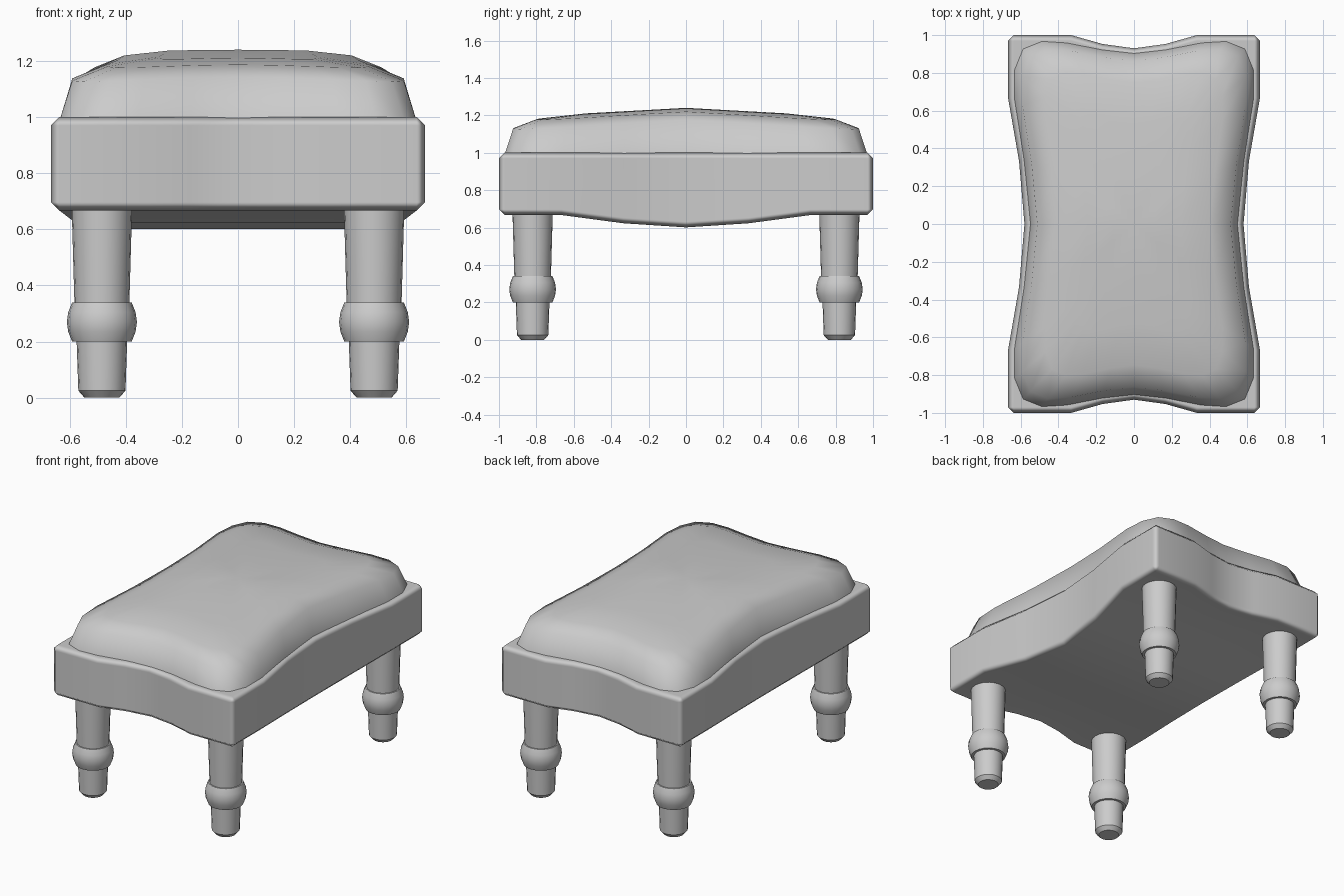
import bpy, bmesh, math

if "Cube" in bpy.data.objects:
    bpy.data.objects.remove(bpy.data.objects["Cube"])


def finish(name, bm, angle=35):
    bmesh.ops.recalc_face_normals(bm, faces=bm.faces)
    me = bpy.data.meshes.new(name)
    bm.to_mesh(me)
    bm.free()
    ob = bpy.data.objects.new(name, me)
    bpy.context.collection.objects.link(ob)
    bpy.ops.object.select_all(action='DESELECT')
    ob.select_set(True)
    bpy.context.view_layer.objects.active = ob
    bpy.ops.object.shade_smooth_by_angle(angle=math.radians(angle))
    return ob


def bridge(bm, a, b):
    n = len(a)
    for i in range(n):
        bm.faces.new((a[i], a[(i + 1) % n], b[(i + 1) % n], b[i]))


def wave(t):
    return 1 - min(1, abs(t)) ** 1.6


# Wooden frame: sliced box with pinched sides and a sagging belly
bm = bmesh.new()
bmesh.ops.create_cube(bm, size=2)
for v in bm.verts:
    v.co.x *= 2 / 3
    v.co.z = 1.0 if v.co.z > 0 else 0.667
for axis, step in (((1, 0, 0), 1 / 6), ((0, 1, 0), 1 / 3)):
    for k in range(-2, 3):
        bmesh.ops.bisect_plane(bm, geom=bm.verts[:] + bm.edges[:] + bm.faces[:],
                               plane_co=[c * k * step for c in axis], plane_no=axis)
for v in bm.verts:
    x, y, z = v.co
    side = wave(y * 1.5)
    v.co.x *= 1 - 0.13 * side
    if abs(y) > 0.99:
        v.co.y *= 1 - 0.07 * wave(x * 3)
    if z < 0.9:
        v.co.z -= 0.066 * side
frame = finish("frame", bm, 40)
bev = frame.modifiers.new("edge_bevel", 'BEVEL')
bev.width = 0.03
bev.segments = 1
bev.limit_method = 'ANGLE'
bev.angle_limit = math.radians(45)
# shade the chamfers smooth like the rest
for p in frame.data.polygons:
    p.use_smooth = True
if "sharp_edge" in frame.data.attributes:
    frame.data.attributes.remove(frame.data.attributes["sharp_edge"])
bev.harden_normals = True

# Cushion: concentric rings of a rounded, pinched outline
quarter = [(0, .905), (.17, .925), (.36, .962), (.49, .97), (.59, .93),
           (.635, .82), (.635, .66), (.583, .333), (.55, 0)]
outline = (quarter + [(x, -y) for x, y in quarter[-2::-1]])
outline += [(-x, y) for x, y in outline[-2:0:-1]]
bm = bmesh.new()
rings = []
for sx, sy, drop in ((1, 1, None), (.93, .953, .05), (.735, .825, .012),
                     (.45, .58, 0), (.2, .28, 0)):
    ring = []
    for x, y in outline:
        x, y = x * sx, y * sy
        z = .99 if drop is None else 1.24 - .055 * abs(y) - .05 * x * x - drop
        ring.append(bm.verts.new((x, y, z)))
    rings.append(ring)
for a, b in zip(rings, rings[1:]):
    bridge(bm, a, b)
top = bm.verts.new((0, 0, 1.24))
last = rings[-1]
for i in range(len(last)):
    bm.faces.new((last[i], last[(i + 1) % len(last)], top))
bm.faces.new(rings[0])
finish("cushion", bm, 70)

# Turned legs
profile = [(.062, 0), (.084, .025), (.09, .2), (.106, .2), (.12, .235), (.125, .27),
           (.12, .305), (.106, .34), (.098, .34), (.108, .69)]
SEG = 20
for sy, row in ((-1, "front"), (1, "back")):
    for sx, side in ((-1, "left"), (1, "right")):
        bm = bmesh.new()
        rings = [[bm.verts.new((r * math.cos(math.tau * i / SEG) + .485 * sx,
                                r * math.sin(math.tau * i / SEG) + .82 * sy, z))
                  for i in range(SEG)] for r, z in profile]
        for a, b in zip(rings, rings[1:]):
            bridge(bm, a, b)
        bm.faces.new(rings[0])
        bm.faces.new(rings[-1])
        finish(f"{row}_{side}_leg", bm, 35)
